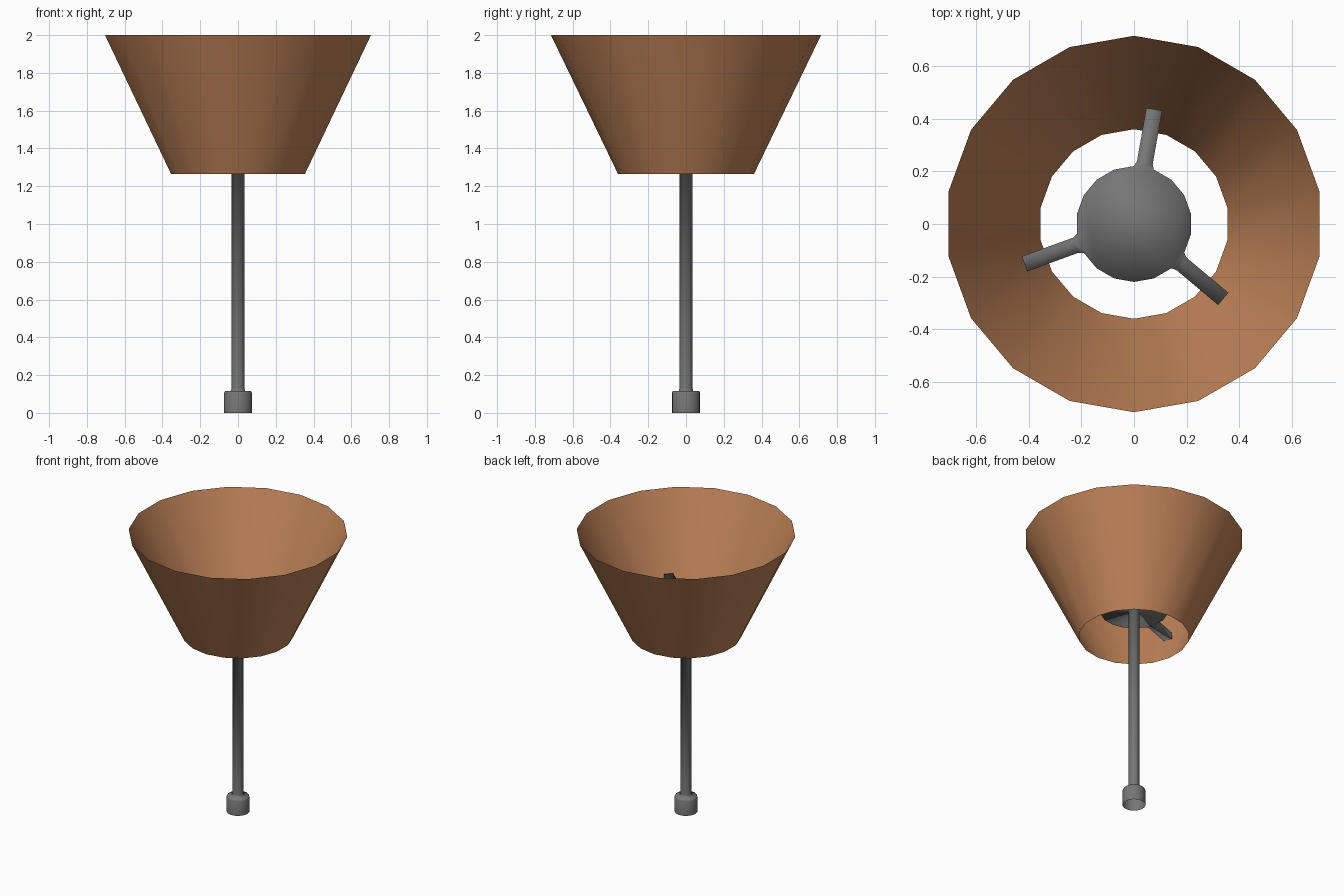
import bpy, bmesh, math

SIDES = 18

cube = bpy.data.objects.get("Cube")
if cube:
    bpy.data.objects.remove(cube, do_unlink=True)


def material(name, rgb):
    mat = bpy.data.materials.new(name)
    mat.use_nodes = True
    mat.diffuse_color = (*rgb, 1)
    bsdf = mat.node_tree.nodes["Principled BSDF"]
    bsdf.inputs["Base Color"].default_value = (*rgb, 1)
    bsdf.inputs["Roughness"].default_value = 0.8
    return mat


def lathe(profile):
    """Turn (radius, height) points around z; return the mesh and its rings."""
    bm = bmesh.new()
    rings = []
    for r, z in profile:
        angles = [math.radians(90 + i * 360 / SIDES) for i in range(SIDES)]
        rings.append([bm.verts.new((r * math.cos(a), r * math.sin(a), z)) for a in angles])
    for low, high in zip(rings, rings[1:]):
        for i in range(SIDES):
            j = (i + 1) % SIDES
            bm.faces.new((low[i], low[j], high[j], high[i]))
    return bm, rings


def finish(bm, name, mat):
    mesh = bpy.data.meshes.new(name)
    bm.normal_update()
    for face in bm.faces:
        face.smooth = True
    bm.to_mesh(mesh)
    bm.free()
    mesh.materials.append(mat)
    obj = bpy.data.objects.new(name, mesh)
    bpy.context.collection.objects.link(obj)
    return obj


copper = material("copper brown", (0.52, 0.225, 0.097))
steel = material("dark grey metal", (0.18, 0.18, 0.18))

# Open conical shade
bm, rings = lathe([(0.36, 1.265), (0.715, 2.0)])
finish(bm, "shade", copper)

# Open collar, slim stem and round holder, turned as one piece
bm, rings = lathe([(0.075, 0), (0.075, 0.105), (0.07, 0.115), (0.038, 0.115),
                   (0.035, 0.13), (0.035, 1.455), (0.22, 1.455), (0.22, 1.515)])
bm.faces.new(rings[-1])
bm.normal_update()

# Three arms drawn out of the holder's rim to carry the shade
arm_faces = []
for face in bm.faces:
    c = face.calc_center_median()
    angle = math.degrees(math.atan2(c.y, c.x)) % 120
    if c.z > 1.46 and abs(face.normal.z) < 0.1 and abs(angle - 80) < 5:
        arm_faces.append(face)
bmesh.ops.inset_individual(bm, faces=arm_faces, thickness=0.011, depth=0.02)
tips = bmesh.ops.extrude_discrete_faces(bm, faces=arm_faces)["faces"]
bm.normal_update()
for face in tips:
    bmesh.ops.translate(bm, verts=face.verts[:], vec=face.normal * 0.206)
finish(bm, "stem_and_holder", steel)
